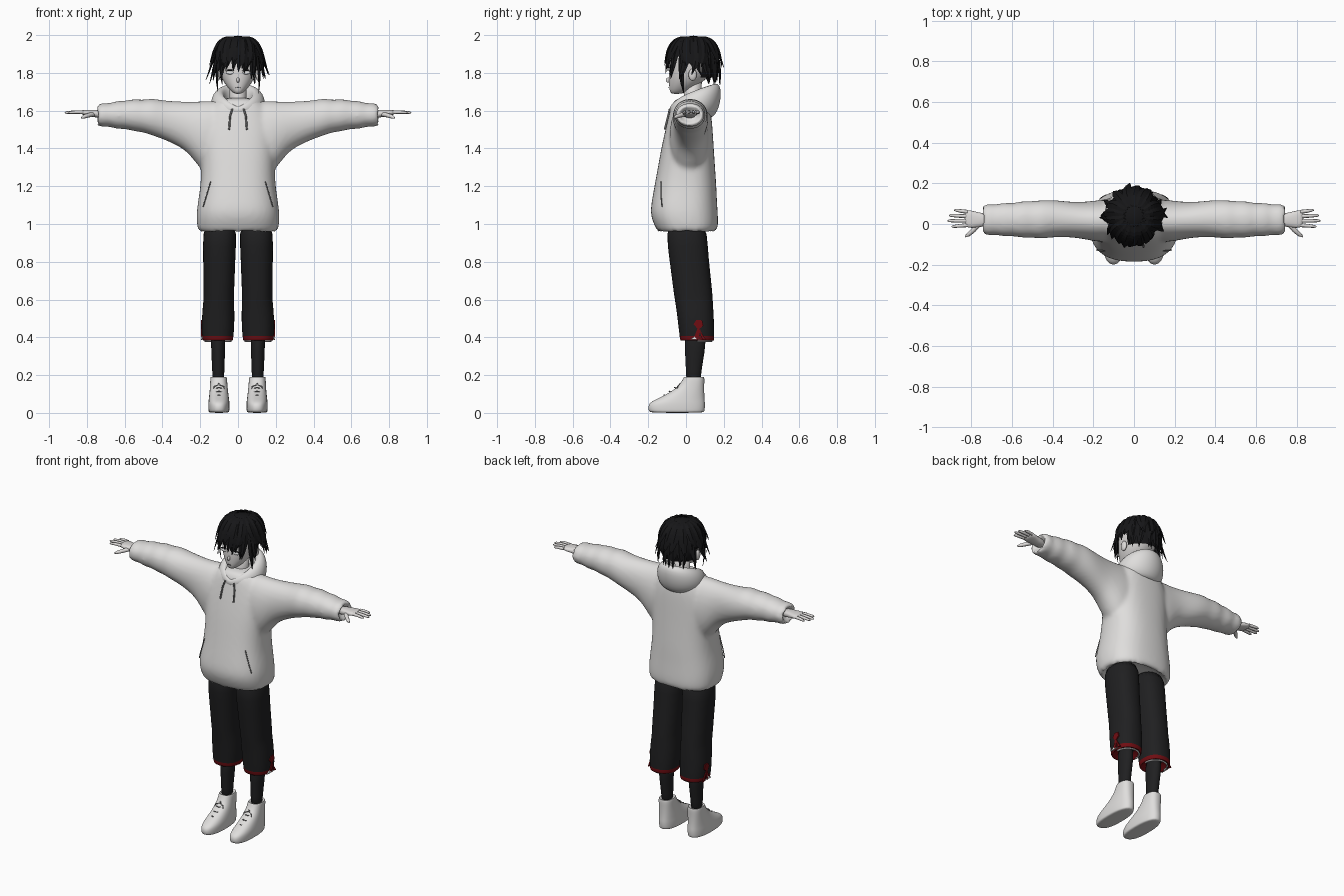
import bpy, bmesh, math, random
from mathutils import Vector

random.seed(4)
cube = bpy.data.objects.get("Cube")
if cube:
    bpy.data.objects.remove(cube, do_unlink=True)


def material(name, r, g, b):
    m = bpy.data.materials.new(name)
    m.use_nodes = True
    m.diffuse_color = (r, g, b, 1)
    m.node_tree.nodes["Principled BSDF"].inputs["Base Color"].default_value = (r, g, b, 1)
    return m


CLOTH = material("off_white_cloth", 0.74, 0.73, 0.72)
SKIN = material("pale_skin", 0.72, 0.70, 0.69)
HAIR = material("black_hair", 0.008, 0.008, 0.009)
DARK = material("charcoal_cloth", 0.014, 0.014, 0.015)
RED = material("dark_red", 0.16, 0.004, 0.006)
WHITE = material("white", 0.9, 0.9, 0.9)
GREY = material("grey_cord", 0.2, 0.2, 0.2)


def finish(name, bm, mats, smooth=True, subsurf=0, mirror=False):
    bmesh.ops.recalc_face_normals(bm, faces=bm.faces)
    mesh = bpy.data.meshes.new(name)
    bm.to_mesh(mesh)
    bm.free()
    obj = bpy.data.objects.new(name, mesh)
    bpy.context.collection.objects.link(obj)
    for m in mats:
        mesh.materials.append(m)
    for p in mesh.polygons:
        p.use_smooth = smooth
    if mirror:
        obj.modifiers.new("Mirror", 'MIRROR').use_mirror_merge = False
    if subsurf:
        sub = obj.modifiers.new("Subdivision", 'SUBSURF')
        sub.levels = sub.render_levels = subsurf
    return obj


def signed_pow(v, p):
    return math.copysign(abs(v) ** p, v)


def loft(bm, rings, axis='z', n=2.3, seg=24, flip=1):
    """Rings are (position, a_min, a_max, b_min, b_max) across the axis."""
    loops = []
    for pos, a0, a1, b0, b1 in rings:
        loop = []
        for i in range(seg):
            t = math.tau * i / seg
            a = (a0 + a1) / 2 + (a1 - a0) / 2 * signed_pow(math.cos(t), 2 / n)
            b = (b0 + b1) / 2 + (b1 - b0) / 2 * signed_pow(math.sin(t), 2 / n)
            loop.append(bm.verts.new((a, b, pos) if axis == 'z' else (pos * flip, a, b)))
        loops.append(loop)
    for lo, hi in zip(loops, loops[1:]):
        for i in range(seg):
            j = (i + 1) % seg
            bm.faces.new((lo[i], lo[j], hi[j], hi[i]))
    bm.faces.new(loops[0][::-1])
    bm.faces.new(loops[-1])


def tube(name, pts, r, mat, radii=None, mirror=True):
    cu = bpy.data.curves.new(name, 'CURVE')
    cu.dimensions = '3D'
    cu.bevel_depth, cu.bevel_resolution, cu.use_fill_caps = r, 2, True
    sp = cu.splines.new('POLY')
    sp.points.add(len(pts) - 1)
    for k, p in enumerate(pts):
        sp.points[k].co = (*p, 1)
        sp.points[k].radius = radii[k] if radii else 1
    cu.materials.append(mat)
    obj = bpy.data.objects.new(name, cu)
    bpy.context.collection.objects.link(obj)
    if mirror:
        obj.modifiers.new("Mirror", 'MIRROR').use_mirror_merge = False


def ellipsoid(name, centre, radii, mat, mirror=True):
    bm = bmesh.new()
    bmesh.ops.create_uvsphere(bm, u_segments=20, v_segments=12, radius=1)
    for v in bm.verts:
        v.co = Vector(c + r * k for c, r, k in zip(centre, radii, v.co))
    return finish(name, bm, [mat], mirror=mirror)


# Hoodie: torso and sleeves fused into one skin, open at hem and cuffs
body = [(0.96, 0.21, -0.15, 0.16), (0.985, 0.218, -0.165, 0.172), (1.05, 0.222, -0.192, 0.17),
        (1.12, 0.213, -0.183, 0.165), (1.2, 0.2, -0.168, 0.162), (1.3, 0.195, -0.15, 0.155),
        (1.4, 0.2, -0.132, 0.148), (1.5, 0.2, -0.11, 0.142), (1.58, 0.18, -0.09, 0.135),
        (1.64, 0.14, -0.075, 0.12), (1.67, 0.09, -0.05, 0.1)]
sleeve = [(0.04, -0.08, 0.12, 1.25, 1.65), (0.15, -0.09, 0.12, 1.25, 1.655),
          (0.2, -0.085, 0.115, 1.29, 1.65), (0.26, -0.072, 0.108, 1.375, 1.648),
          (0.32, -0.065, 0.11, 1.415, 1.65), (0.4, -0.065, 0.12, 1.45, 1.655),
          (0.46, -0.075, 0.118, 1.47, 1.668), (0.5, -0.066, 0.112, 1.485, 1.655),
          (0.55, -0.07, 0.115, 1.49, 1.665), (0.6, -0.058, 0.1, 1.505, 1.65),
          (0.64, -0.064, 0.108, 1.5, 1.655), (0.68, -0.052, 0.094, 1.517, 1.637),
          (0.71, -0.058, 0.1, 1.512, 1.643), (0.745, -0.052, 0.094, 1.518, 1.635),
          (0.75, -0.035, 0.075, 1.535, 1.618), (0.71, -0.03, 0.07, 1.54, 1.61)]
bm = bmesh.new()
recess = [(1.0, -0.17, 0.17, -0.12, 0.13), (0.955, -0.19, 0.19, -0.135, 0.145)]
loft(bm, recess + [(z, -w, w, f, b) for z, w, f, b in body], n=2.5)
for side in (1, -1):
    loft(bm, sleeve, 'x', 2.1, flip=side)
hoodie = finish("hoodie", bm, [CLOTH], subsurf=2)
remesh = hoodie.modifiers.new("Remesh", 'REMESH')
remesh.mode, remesh.voxel_size, remesh.use_smooth_shade = 'VOXEL', 0.012, True
relax = hoodie.modifiers.new("Smooth", 'SMOOTH')
relax.factor, relax.iterations = 0.5, 6


def front_y(x, z):
    for (z0, w0, f0, b0), (z1, w1, f1, b1) in zip(body, body[1:]):
        if z0 <= z <= z1:
            t = (z - z0) / (z1 - z0)
            w, f, b = (p + (q - p) * t for p, q in ((w0, w1), (f0, f1), (b0, b1)))
            return (f + b) / 2 - (b - f) / 2 * (1 - (x / w) ** 2.5) ** 0.4


# Pocket openings and drawstrings lying on the hoodie
for name, pts, r in (("pocket_opening", [(0.145, 1.225), (0.158, 1.18), (0.17, 1.14), (0.185, 1.09)], 0.003),
                     ("drawstring", [(0.03, 1.61), (0.042, 1.57), (0.045, 1.53), (0.047, 1.5)], 0.005)):
    tube(name, [(x, front_y(x, z) - 0.004, z) for x, z in pts], r, GREY)

# Hood: a rolled collar rising towards the back; each row is x radius, y front/back, z front/back
profile = [(0.085, -0.075, 0.15, 1.625, 1.755), (0.138, -0.09, 0.192, 1.61, 1.73),
           (0.152, -0.09, 0.18, 1.585, 1.61), (0.1, -0.06, 0.13, 1.57, 1.545),
           (0.06, -0.04, 0.09, 1.6, 1.6), (0.068, -0.05, 0.115, 1.6, 1.7)]
bm = bmesh.new()
rows = []
for i in range(28):
    a = math.tau * i / 28
    k = (1 - math.cos(a)) / 2
    rows.append([bm.verts.new((x * math.sin(a), f + (b - f) * k, lo + (hi - lo) * k ** 0.55))
                 for x, f, b, lo, hi in profile])
for i in range(28):
    for j in range(6):
        p, q, m = rows[i], rows[(i + 1) % 28], (j + 1) % 6
        bm.faces.new((p[j], q[j], q[m], p[m]))
finish("hood", bm, [CLOTH], subsurf=2)

# Head, neck and facial features
bm = bmesh.new()
loft(bm, [(z, -w, w, f, b) for z, w, f, b in (
    (1.688, 0.015, -0.075, -0.03), (1.7, 0.034, -0.086, 0.01), (1.73, 0.062, -0.09, 0.06),
    (1.77, 0.088, -0.092, 0.11), (1.82, 0.102, -0.09, 0.145), (1.88, 0.108, -0.088, 0.16),
    (1.94, 0.085, -0.06, 0.14), (1.965, 0.05, -0.02, 0.1))], n=2.1)
finish("head", bm, [SKIN], subsurf=1)
bm = bmesh.new()
loft(bm, [(1.58, -0.055, 0.055, -0.02, 0.09), (1.66, -0.044, 0.044, -0.01, 0.08),
          (1.78, -0.045, 0.045, -0.01, 0.085)], n=2)
finish("neck", bm, [SKIN])
ellipsoid("nose", (0, -0.092, 1.762), (0.008, 0.015, 0.014), SKIN, False)
ellipsoid("mouth", (0, -0.092, 1.722), (0.014, 0.003, 0.002), GREY, False)
ellipsoid("ear", (0.106, 0.035, 1.79), (0.013, 0.022, 0.032), SKIN)
ellipsoid("eye", (0.043, -0.084, 1.802), (0.022, 0.005, 0.01), WHITE)
ellipsoid("eyelash", (0.044, -0.085, 1.814), (0.025, 0.005, 0.003), HAIR)

# Hair cap, cut away in front of the face
cap = ellipsoid("hair_cap", (0, 0.04, 1.85), (0.132, 0.14, 0.147), HAIR, False)
bm = bmesh.new()
bm.from_mesh(cap.data)
low = [v for v in bm.verts if v.co.z < (1.87 if v.co.y < -0.02 else 1.82 if v.co.y < 0.07 else 1.76)]
bmesh.ops.delete(bm, geom=low, context='VERTS')
bm.to_mesh(cap.data)
bm.free()


def lock(bm, a, tip, width, flick, bend):
    """A tapered blade from the crown at angle a (0 = front) down to height tip."""
    prev, steps = None, 9
    for k in range(steps + 1):
        t = 0.12 + 0.88 * k / steps
        s = t * math.pi / 2
        r = math.sin(s) ** 0.6 * (1.0 + flick * t ** 5)
        ang = a + bend * t ** 3
        out = Vector((math.sin(ang), -math.cos(ang), 0))
        side = Vector((math.cos(ang), math.sin(ang), 0))
        c = Vector((out.x * 0.136 * r, 0.04 + out.y * 0.145 * r, tip + (1.996 - tip) * math.cos(s)))
        w = width * (0.35 + t) * (1 - t ** 4) + 0.001
        d = out * (0.009 * (1 - t ** 3) + 0.001)
        ring = [bm.verts.new(p) for p in (c + side * w, c + d, c - side * w, c - d)]
        if prev:
            for i in range(4):
                j = (i + 1) % 4
                bm.faces.new((prev[i], prev[j], ring[j], ring[i]))
        prev = ring


bm = bmesh.new()
count = 34
for i in range(count):
    a = math.tau * (i + 0.5) / count - math.pi
    m = abs(a)
    tip = 1.805 if m < 0.5 else 1.76 if m < 0.85 else 1.7 if m < 1.2 else 1.775 if m < 1.9 else 1.75
    flick = random.uniform(0.08, 0.28) if 0.85 < m < 2.1 else random.uniform(-0.05, 0.05)
    if 0.85 < m < 1.2:
        flick = -0.12
    lock(bm, a, tip + random.uniform(-0.015, 0.015), 0.021, flick, random.uniform(-0.25, 0.25))
for i in range(18):
    a = math.tau * i / 18
    lock(bm, a, random.uniform(1.82, 1.85), 0.026, random.uniform(0.02, 0.14), random.uniform(-0.3, 0.3))
finish("hair_locks", bm, [HAIR], smooth=False)

# Hands
bm = bmesh.new()
loft(bm, [(0.7, -0.012, 0.05, 1.555, 1.605), (0.76, -0.014, 0.055, 1.565, 1.605),
          (0.8, -0.022, 0.068, 1.574, 1.605), (0.835, -0.016, 0.07, 1.58, 1.603)], 'x', 2.5, 16)
finish("palm", bm, [SKIN], subsurf=1, mirror=True)
for name, y, end, spread in (("little_finger", 0.06, 0.885, 0.008), ("ring_finger", 0.038, 0.91, 0.004),
                             ("middle_finger", 0.016, 0.917, 0), ("index_finger", -0.006, 0.898, -0.006)):
    tube(name, [(0.82, y, 1.592), ((0.82 + end) / 2, y + spread / 2, 1.592), (end - 0.01, y + spread, 1.59),
                (end, y + spread, 1.589)], 0.0095, SKIN, (1, 0.95, 0.75, 0.3))
tube("thumb", [(0.765, 0, 1.582), (0.79, -0.03, 1.576), (0.815, -0.052, 1.568), (0.83, -0.062, 1.562)],
     0.012, SKIN, (1.1, 1, 0.85, 0.35))

# Cropped trousers with a red hem
bm = bmesh.new()
loft(bm, [(0.42, 0.06, 0.15, 0.0, 0.12), (0.382, 0.035, 0.18, -0.02, 0.14), (0.38, 0.026, 0.187, -0.032, 0.15),
          (0.405, 0.024, 0.19, -0.034, 0.15), (0.45, 0.019, 0.193, -0.04, 0.15),
          (0.54, 0.018, 0.19, -0.05, 0.146), (0.6, 0.022, 0.182, -0.06, 0.142), (0.64, 0.02, 0.184, -0.066, 0.14),
          (0.75, 0.016, 0.184, -0.08, 0.128), (0.88, 0.011, 0.186, -0.098, 0.115), (1.02, 0.004, 0.186, -0.108, 0.11)])
for f in bm.faces:
    if f.calc_center_median().z < 0.404:
        f.material_index = 1
finish("trouser_leg", bm, [DARK, RED], subsurf=1, mirror=True)

# Stockinged shins
bm = bmesh.new()
loft(bm, [(0.16, 0.072, 0.136, 0, 0.08), (0.22, 0.073, 0.136, 0, 0.08),
          (0.32, 0.068, 0.142, -0.006, 0.1), (0.45, 0.065, 0.146, -0.01, 0.112)], n=2)
finish("stocking", bm, [DARK], subsurf=1, mirror=True)

# Red ties and white cord on the outer side of each hem
for name, mat, shape in (
        ("tie_upper_loop", RED, [(0.065, 0.44), (0.04, 0.47), (0.055, 0.492), (0.085, 0.49), (0.092, 0.462)]),
        ("tie_front_tail", RED, [(0.06, 0.445), (0.045, 0.405), (0.062, 0.385), (0.078, 0.44)]),
        ("tie_back_tail", RED, [(0.07, 0.445), (0.085, 0.39), (0.108, 0.385), (0.085, 0.42)]),
        ("cord_end", WHITE, [(0.02, 0.388), (0.06, 0.412), (0.055, 0.395), (0.085, 0.388)])):
    bm = bmesh.new()
    face = bm.faces.new([bm.verts.new((0.188, y, z)) for y, z in shape])
    ext = bmesh.ops.extrude_face_region(bm, geom=[face])["geom"]
    bmesh.ops.translate(bm, vec=(0.007, 0, 0), verts=[v for v in ext if isinstance(v, bmesh.types.BMVert)])
    finish(name, bm, [mat], smooth=False, mirror=True)
arc = [math.radians(d) for d in range(0, 181, 15)]
tube("hem_cord", [(0.106 + 0.07 * math.cos(a), 0.06 + 0.076 * math.sin(a), 0.381) for a in arc], 0.005, WHITE)

# High-top shoes with laces
bm = bmesh.new()
loft(bm, [(0, 0.05, 0.152, -0.185, 0.092), (0.008, 0.045, 0.157, -0.2, 0.1), (0.045, 0.044, 0.158, -0.202, 0.102),
          (0.065, 0.046, 0.156, -0.175, 0.1), (0.09, 0.049, 0.153, -0.12, 0.098), (0.12, 0.053, 0.15, -0.068, 0.097),
          (0.15, 0.056, 0.148, -0.032, 0.097), (0.185, 0.058, 0.147, -0.014, 0.098),
          (0.195, 0.062, 0.143, -0.01, 0.094), (0.18, 0.07, 0.138, 0, 0.086)], n=2.4)
finish("shoe", bm, [CLOTH], subsurf=2, mirror=True)
for k in range(4):
    y, z = -0.115 + 0.028 * k, 0.092 + 0.02 * k
    tube("lace", [(0.078, y + 0.014, z - 0.004), (0.101, y - 0.002, z + 0.003), (0.124, y + 0.014, z - 0.004)],
         0.003, GREY)
tube("lace_bow", [(0.101, -0.035, 0.15), (0.075, -0.045, 0.14), (0.07, -0.05, 0.115), (0.101, -0.035, 0.15),
                  (0.127, -0.045, 0.14), (0.132, -0.05, 0.115)], 0.003, GREY)
